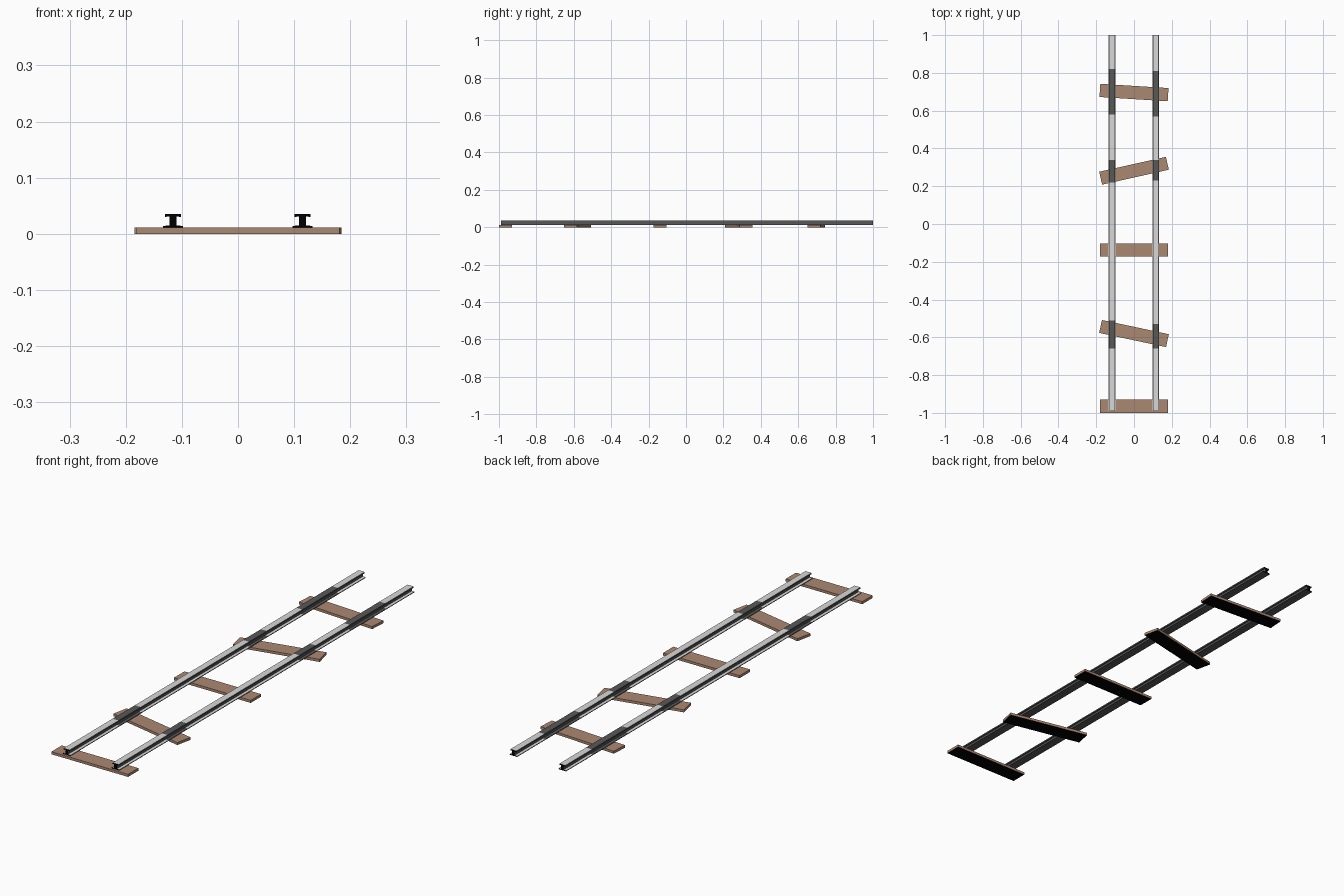
import bpy, bmesh, math

if "Cube" in bpy.data.objects:
    bpy.data.objects.remove(bpy.data.objects["Cube"])


def material(name, rgb):
    m = bpy.data.materials.new(name)
    m.diffuse_color = (*rgb, 1)
    m.use_nodes = True
    m.node_tree.nodes["Principled BSDF"].inputs["Base Color"].default_value = m.diffuse_color
    return m


STEEL = material("light steel", (0.68, 0.69, 0.68))
DARK = material("dark steel", (0.095, 0.1, 0.097))
BLACK = material("black", (0.0, 0.0, 0.0))
WOOD = material("brown wood", (0.41, 0.25, 0.17))


def finish(bm, name, mats):
    me = bpy.data.meshes.new(name)
    bm.to_mesh(me)
    bm.free()
    ob = bpy.data.objects.new(name, me)
    for m in mats:
        me.materials.append(m)
    bpy.context.collection.objects.link(ob)
    return ob


# Wooden sleepers: (y centre, angle in degrees), black underside
def sleeper(i, y, angle):
    bm = bmesh.new()
    bmesh.ops.create_cube(bm, size=1)
    for v in bm.verts:
        v.co = (v.co.x * 0.362, v.co.y * 0.07, (v.co.z + 0.5) * 0.011)
    bm.normal_update()
    for f in bm.faces:
        f.material_index = 1 if f.normal.z < -0.5 else 0
    ob = finish(bm, f"sleeper_{i}", [WOOD, BLACK])
    ob.location.y = y
    ob.rotation_euler.z = math.radians(angle)


for i, (y, a) in enumerate([(-0.965, 0), (-0.58, -12), (-0.138, 0),
                            (0.282, 12.6), (0.696, -3.6)], 1):
    sleeper(i, y, a)

# Rail cross-section, right half from bottom to top: foot, web, lipped head
HALF = [(0.018, 0.011), (0.018, 0.0140), (0.0065, 0.0150), (0.0065, 0.0312),
        (0.011, 0.0312), (0.011, 0.0297), (0.0142, 0.0297), (0.0142, 0.0355)]
PROFILE = HALF + [(-x, z) for x, z in reversed(HALF)]


# Rail swept along y: bright upper faces with worn stretches, dark sides
def rail(name, x0, worn):
    bm = bmesh.new()
    ys = [-0.99] + sorted(y for span in worn for y in span) + [1.0]
    rings = [[bm.verts.new((x0 + x, y, z)) for x, z in PROFILE] for y in ys]
    n = len(PROFILE)
    for a, b in zip(rings, rings[1:]):
        for k in range(n):
            bm.faces.new((a[k], a[(k + 1) % n], b[(k + 1) % n], b[k]))
    bm.faces.new(rings[0])
    bm.faces.new(rings[-1])
    bmesh.ops.recalc_face_normals(bm, faces=bm.faces)
    bm.normal_update()
    for f in bm.faces:
        y = f.calc_center_median().y
        if abs(f.normal.y) > 0.5:
            f.material_index = 2
        elif f.normal.z < 0.5 or any(s < y < e for s, e in worn):
            f.material_index = 1
    finish(bm, name, [STEEL, DARK, BLACK])


rail("left_rail", -0.116, [(-0.66, -0.51), (0.22, 0.34), (0.58, 0.82)])
rail("right_rail", 0.115, [(-0.66, -0.53), (0.23, 0.34), (0.57, 0.81)])
